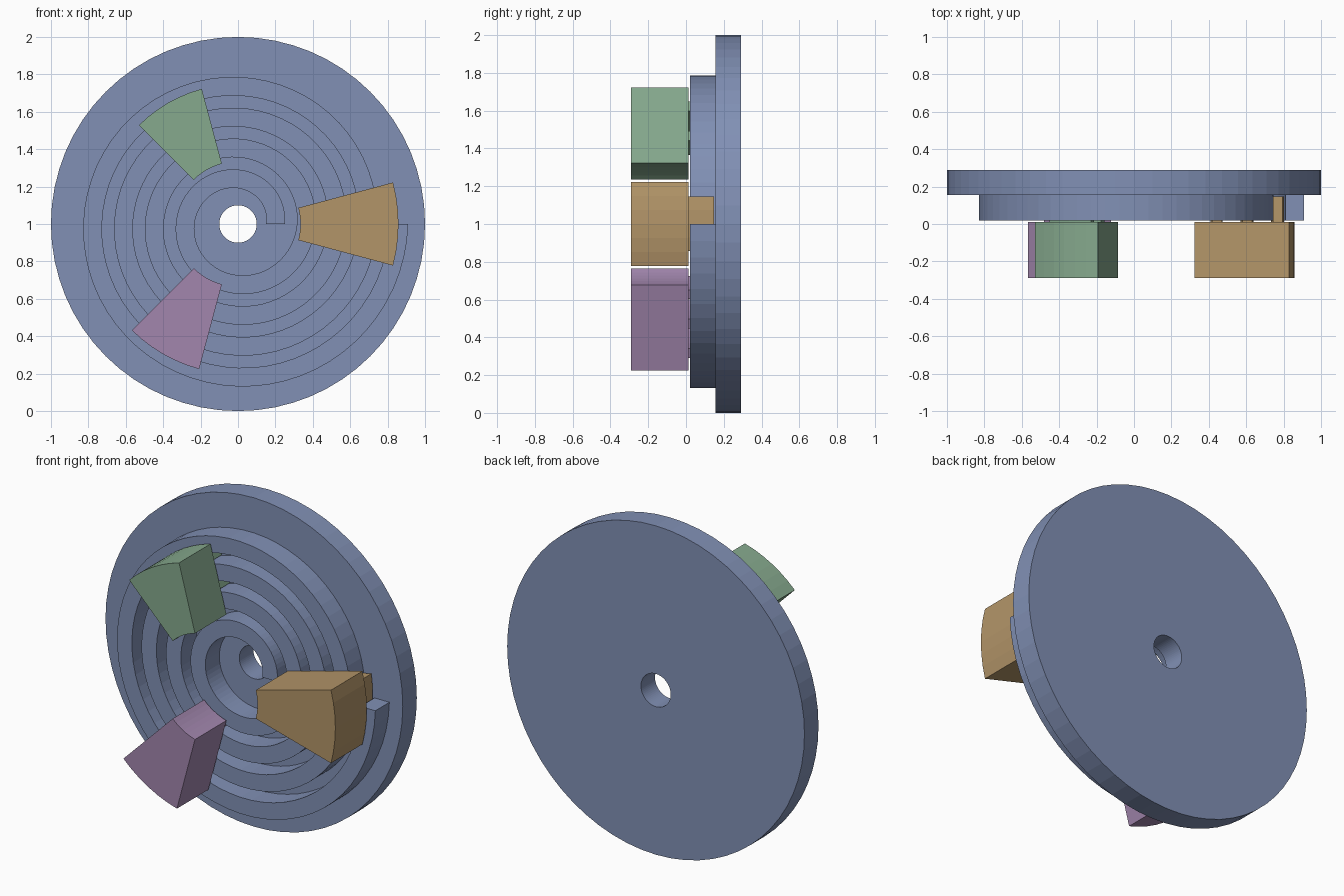
import bpy, bmesh
from math import sin, cos, pi, radians, ceil

if "Cube" in bpy.data.objects:
    bpy.data.objects.remove(bpy.data.objects["Cube"])

CENTRE_Z = 1.0
PITCH = 0.165          # spiral growth per turn
STEPS = 64             # sides per full turn


def sweep(bm, r_in, r_out, y0, y1, a0, a1, growth=0.0, closed=False, start=0.0):
    """Sweep a rectangular section around the y axis; radii grow with angle past start."""
    n = max(4, ceil(abs(a1 - a0) / (2 * pi) * STEPS))
    rings = []
    for i in range(n if closed else n + 1):
        a = a0 + (a1 - a0) * i / n
        g = growth * (a - start) / (2 * pi)
        rings.append([bm.verts.new(((r + g) * cos(a), y, CENTRE_Z + (r + g) * sin(a)))
                      for r, y in ((r_in, y0), (r_out, y0), (r_out, y1), (r_in, y1))])
    for i in range(n):
        p, q = rings[i], rings[(i + 1) % len(rings)]
        for k in range(4):
            m = (k + 1) % 4
            bm.faces.new((p[k], p[m], q[m], q[k]))
    if not closed:
        bm.faces.new(rings[0])
        bm.faces.new(rings[-1])


def finish(bm, name, colour):
    bmesh.ops.recalc_face_normals(bm, faces=bm.faces)
    mesh = bpy.data.meshes.new(name)
    bm.to_mesh(mesh)
    bm.free()
    mat = bpy.data.materials.new(name + "_colour")
    mat.diffuse_color = (*colour, 1)
    mat.use_nodes = True
    mat.node_tree.nodes["Principled BSDF"].inputs["Base Color"].default_value = mat.diffuse_color
    mesh.materials.append(mat)
    obj = bpy.data.objects.new(name, mesh)
    bpy.context.collection.objects.link(obj)


# Plate with centre hole and four-turn spiral ridge
bm = bmesh.new()
sweep(bm, 0.10, 1.0, 0.155, 0.29, 0, 2 * pi, closed=True)
sweep(bm, 0.15, 0.25, 0.02, 0.155, 0, 8 * pi, growth=PITCH)
finish(bm, "scroll_plate", (0.22, 0.28, 0.46))

# Three jaws: wedge block in front, curved teeth sitting in the spiral grooves
jaws = [("jaw_right", 0, 0.75, 3, (0.45, 0.30, 0.14)),
        ("jaw_upper", 120, 0.64, 2, (0.24, 0.40, 0.27)),
        ("jaw_lower", 240, 0.695, 3, (0.36, 0.24, 0.42))]
for name, deg, tooth_r, teeth, colour in jaws:
    bm = bmesh.new()
    mid, half, grip = radians(deg), radians(15), radians(10.4)
    sweep(bm, 0.334, tooth_r + 0.108, -0.29, 0.012, mid - half, mid + half)
    for i in range(teeth):
        r = tooth_r - PITCH * i
        sweep(bm, r, r + 0.053, 0.012, 0.147, mid - grip, mid + grip,
              growth=PITCH, start=mid)
    finish(bm, name, colour)
